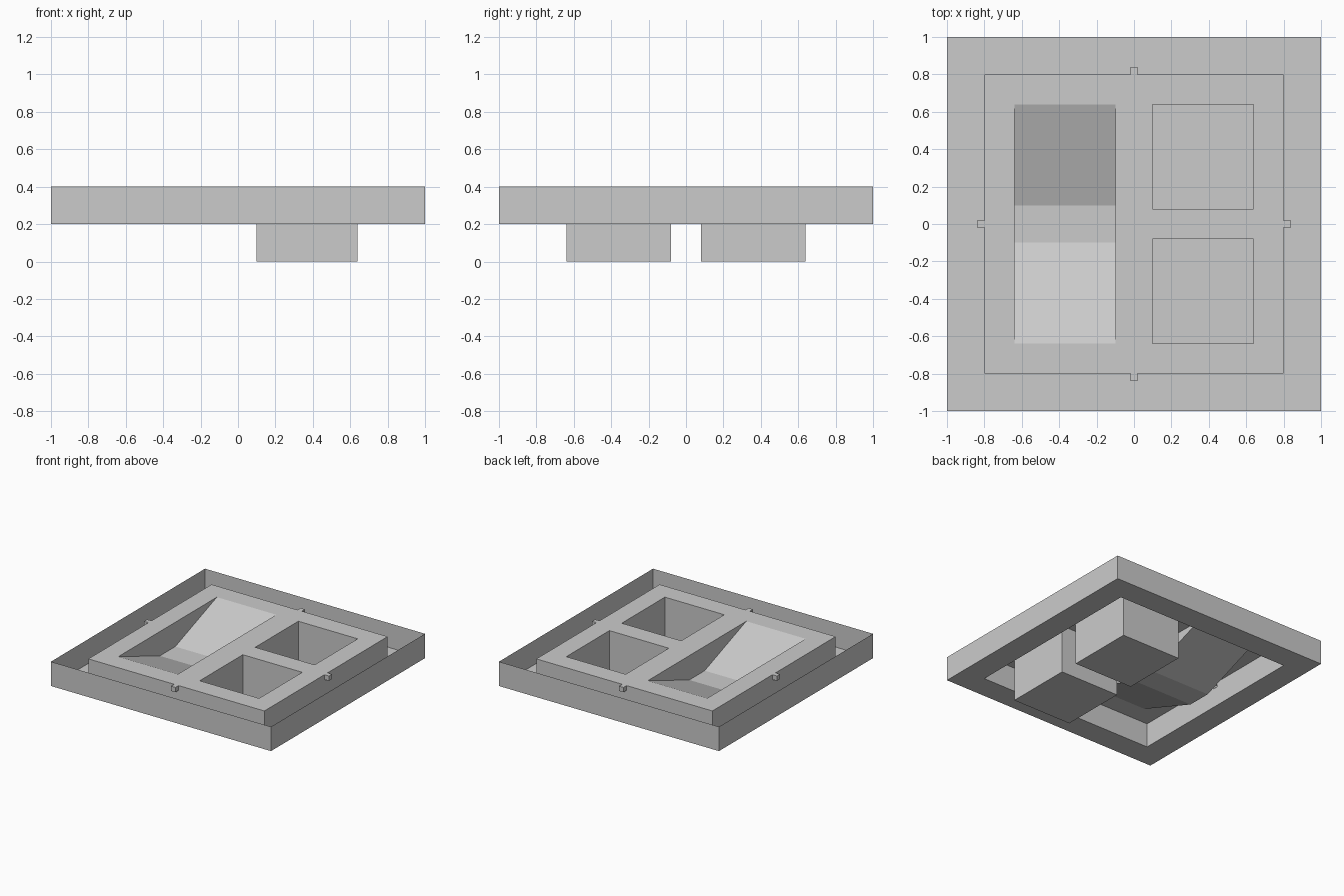
import bpy
import bmesh
from math import radians
from mathutils import Matrix, Vector

cube = bpy.data.objects.get("Cube")
if cube:
    bpy.data.objects.remove(cube, do_unlink=True)

grey = bpy.data.materials.new("plain_grey")
grey.use_nodes = True
colour = (0.6, 0.6, 0.6, 1)
grey.diffuse_color = colour
grey.node_tree.nodes["Principled BSDF"].inputs["Base Color"].default_value = colour

# Main levels and sizes
BASE, DECK = 0.2, 0.4
OUTER, INNER = 1.0, 0.8
TAB, TAB_OUT, TAB_LOW = 0.02, 0.84, 0.36
HOLE_X = (0.1, 0.64)
HOLE_Y = (0.08, 0.64)


def face(bm, points, facing, turn=Matrix()):
    """Add a flat face whose normal points along the given direction."""
    f = bm.faces.new([bm.verts.new(turn @ Vector(p)) for p in points])
    f.normal_update()
    if f.normal.dot(turn @ Vector(facing)) < 0:
        f.normal_flip()


def level(bm, xs, ys, z, turn=Matrix(), up=1):
    """Horizontal rectangle."""
    (a, b), (c, d) = xs, ys
    face(bm, [(a, c, z), (b, c, z), (b, d, z), (a, d, z)], (0, 0, up), turn)


def wall_y(bm, xs, y, zs, turn=Matrix(), way=-1):
    """Upright rectangle at constant y."""
    (a, b), (c, d) = xs, zs
    face(bm, [(a, y, c), (b, y, c), (b, y, d), (a, y, d)], (0, way, 0), turn)


def wall_x(bm, x, ys, zs, turn=Matrix(), way=-1):
    """Upright rectangle at constant x."""
    (a, b), (c, d) = ys, zs
    face(bm, [(x, a, c), (x, b, c), (x, b, d), (x, a, d)], (way, 0, 0), turn)


def finish(bm, name):
    bmesh.ops.remove_doubles(bm, verts=bm.verts, dist=1e-5)
    mesh = bpy.data.meshes.new(name)
    bm.to_mesh(mesh)
    bm.free()
    mesh.materials.append(grey)
    obj = bpy.data.objects.new(name, mesh)
    bpy.context.collection.objects.link(obj)


quarter_turns = [Matrix.Rotation(radians(90 * k), 4, "Z") for k in range(4)]

# Outer tray: thin upright rim and mitred channel floor
bm = bmesh.new()
for turn in quarter_turns:
    wall_y(bm, (-OUTER, OUTER), -OUTER, (BASE, DECK), turn)
    face(bm, [(-OUTER, -OUTER, BASE), (OUTER, -OUTER, BASE),
              (INNER, -INNER, BASE), (-INNER, -INNER, BASE)], (0, 0, 1), turn)
finish(bm, "outer_tray")

# Raised deck: side walls with a notch behind each tab
bm = bmesh.new()
for turn in quarter_turns:
    wall_y(bm, (-INNER, -TAB), -INNER, (BASE, DECK), turn)
    wall_y(bm, (TAB, INNER), -INNER, (BASE, DECK), turn)
    wall_y(bm, (-TAB, TAB), -INNER, (BASE, TAB_LOW), turn)

# Deck top, leaving openings for two wells and the trough
xs = [-INNER, -HOLE_X[1], -HOLE_X[0], HOLE_X[0], HOLE_X[1], INNER]
ys = [-INNER, -HOLE_Y[1], -HOLE_Y[0], HOLE_Y[0], HOLE_Y[1], INNER]
for i in range(5):
    for j in range(5):
        in_trough = i == 1 and 0 < j < 4
        in_well = i == 3 and j in (1, 3)
        if not (in_trough or in_well):
            level(bm, xs[i:i + 2], ys[j:j + 2], DECK)
finish(bm, "raised_deck")

# Hollow locating tabs, one per side
for side, turn in zip(("front", "left", "back", "right"), quarter_turns):
    bm = bmesh.new()
    reach, height = (-TAB_OUT, -INNER), (TAB_LOW, DECK)
    wall_y(bm, (-TAB, TAB), -TAB_OUT, height, turn)
    for s in (-1, 1):
        wall_x(bm, s * TAB, reach, height, turn, s)
    level(bm, (-TAB, TAB), reach, DECK, turn)
    level(bm, (-TAB, TAB), reach, TAB_LOW, turn, -1)
    finish(bm, side + "_tab")

# Deep square wells, open at the top
for name, y0, y1 in (("front_well", -HOLE_Y[1], -HOLE_Y[0]),
                     ("back_well", HOLE_Y[0], HOLE_Y[1])):
    bm = bmesh.new()
    level(bm, HOLE_X, (y0, y1), 0)
    wall_y(bm, HOLE_X, y0, (0, DECK), way=1)
    wall_y(bm, HOLE_X, y1, (0, DECK), way=-1)
    wall_x(bm, HOLE_X[0], (y0, y1), (0, DECK), way=1)
    wall_x(bm, HOLE_X[1], (y0, y1), (0, DECK), way=-1)
    finish(bm, name)

# Shallow trough with sloping ends
bm = bmesh.new()
x0, x1 = -HOLE_X[1], -HOLE_X[0]
profile = [(-0.64, DECK), (-0.1, BASE), (0.1, BASE), (0.64, DECK)]
for (ya, za), (yb, zb) in zip(profile, profile[1:]):
    face(bm, [(x0, ya, za), (x1, ya, za), (x1, yb, zb), (x0, yb, zb)], (0, 0, 1))
for x, way in ((x0, 1), (x1, -1)):
    face(bm, [(x, y, z) for y, z in profile], (way, 0, 0))
finish(bm, "sloped_trough")
